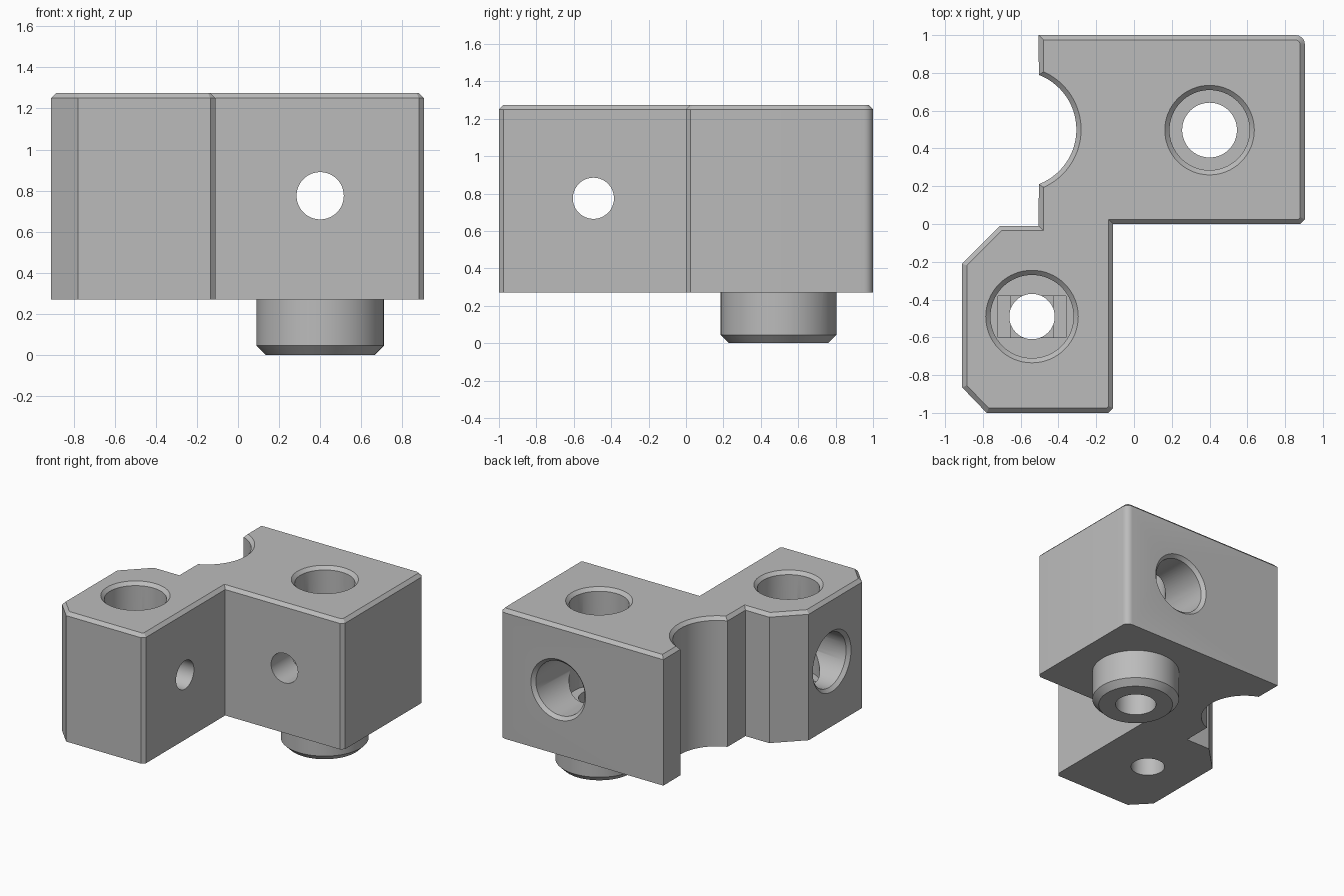
import bpy, bmesh
from math import cos, sin, pi, radians
from mathutils import Matrix, Vector

cube = bpy.data.objects.get("Cube")
if cube:
    bpy.data.objects.remove(cube, do_unlink=True)

grey = bpy.data.materials.new("plain grey")
grey.use_nodes = True
grey.diffuse_color = (0.5, 0.5, 0.5, 1)
grey.node_tree.nodes["Principled BSDF"].inputs["Base Color"].default_value = (0.5, 0.5, 0.5, 1)

BOTTOM, TOP, CHAMFER = 0.27, 1.275, 0.025


def make_object(name, bm):
    bmesh.ops.recalc_face_normals(bm, faces=bm.faces)
    mesh = bpy.data.meshes.new(name)
    bm.to_mesh(mesh)
    bm.free()
    mesh.materials.append(grey)
    obj = bpy.data.objects.new(name, mesh)
    bpy.context.collection.objects.link(obj)
    return obj


def arc(cx, cy, r, start, end, steps):
    angles = [radians(start + (end - start) * i / steps) for i in range(steps + 1)]
    return [(cx + r * cos(a), cy + r * sin(a)) for a in angles]


def lathe(name, profile, origin, direction, sides=64):
    """Closed solid turned from (radius, distance) pairs along a direction."""
    bm = bmesh.new()
    rings = [[bm.verts.new((r * cos(2 * pi * i / sides), r * sin(2 * pi * i / sides), d))
              for i in range(sides)] for r, d in profile]
    for a, b in zip(rings, rings[1:]):
        for i in range(sides):
            j = (i + 1) % sides
            bm.faces.new((a[i], a[j], b[j], b[i]))
    bm.faces.new(rings[0])
    bm.faces.new(rings[-1])
    turn = Vector((0, 0, 1)).rotation_difference(Vector(direction)).to_matrix().to_4x4()
    bm.transform(Matrix.Translation(origin) @ turn)
    return make_object(name, bm)


def screw_hole(name, origin, direction, bore, floor, through, end):
    """Chamfered deep counterbore followed by a narrow through hole."""
    profile = [(bore + 2 * CHAMFER, -CHAMFER), (bore, CHAMFER),
               (bore, floor), (through, floor), (through, end)]
    return lathe(name, profile, origin, direction)


def box(name, centre, size):
    bm = bmesh.new()
    bmesh.ops.create_cube(bm, size=1)
    bm.transform(Matrix.Translation(centre) @ Matrix.Diagonal((*size, 1)))
    return make_object(name, bm)


def combine(target, tool, operation):
    tool.hide_render = True
    mod = target.modifiers.new(tool.name, 'BOOLEAN')
    mod.operation, mod.solver, mod.object = operation, 'EXACT', tool
    graph = bpy.context.evaluated_depsgraph_get()
    result = bpy.data.meshes.new_from_object(target.evaluated_get(graph))
    target.modifiers.clear()
    target.data = result
    bpy.data.objects.remove(tool, do_unlink=True)


# Stepped block outline with a round notch, extruded upward
outline = [(-0.505, 1), *arc(0.855, 0.95, 0.05, 90, 0, 5),
           (0.905, CHAMFER), (0.88, 0), (-0.11, 0), (-0.11, -0.975), (-0.135, -1),
           (-0.78, -1), (-0.91, -0.865), (-0.91, -0.21), (-0.71, -0.01), (-0.505, -0.01),
           *arc(-0.615, 0.5, 0.31, -69, 69, 28)]
bm = bmesh.new()
base = bm.faces.new([bm.verts.new((x, y, BOTTOM)) for x, y in outline])
raised = bmesh.ops.extrude_face_region(bm, geom=[base], use_keep_orig=True)["geom"]
bmesh.ops.translate(bm, vec=(0, 0, TOP - BOTTOM),
                    verts=[g for g in raised if isinstance(g, bmesh.types.BMVert)])
rim = [e for e in bm.edges if all(v.co.z > TOP - 0.001 for v in e.verts)]
bmesh.ops.bevel(bm, geom=rim, offset=CHAMFER, segments=1, affect='EDGES')
block = make_object("connector_block", bm)

# Round locating boss below the block
boss = lathe("boss", [(0.265, 0), (0.31, 0.045), (0.31, 0.3)], (0.4, 0.495, 0), (0, 0, 1))
combine(block, boss, 'UNION')

# Two vertical and two horizontal screw holes
for args in [
    ("boss_hole", (0.4, 0.497, TOP), (0, 0, -1), 0.212, 0.755, 0.145, 1.4),
    ("arm_hole", (-0.54, -0.49, TOP), (0, 0, -1), 0.22, 0.755, 0.12, 1.2),
    ("back_hole", (0.4, 1, 0.775), (0, -1, 0), 0.21, 0.75, 0.115, 1.2),
    ("side_hole", (-0.91, -0.495, 0.775), (1, 0, 0), 0.21, 0.6, 0.11, 1.0),
]:
    combine(block, screw_hole(*args), 'DIFFERENCE')

# Stepped slot in the floor of the arm hole
for name, width, drop in [("slot", 0.36, 0.03), ("square_step", 0.22, 0.06)]:
    combine(block, box(name, (-0.54, -0.49, 0.52), (width, 0.22, 2 * drop)), 'DIFFERENCE')

# Smooth the round walls and keep the edges crisp
bpy.ops.object.select_all(action='DESELECT')
block.select_set(True)
bpy.context.view_layer.objects.active = block
bpy.ops.object.shade_smooth_by_angle(angle=radians(25))
